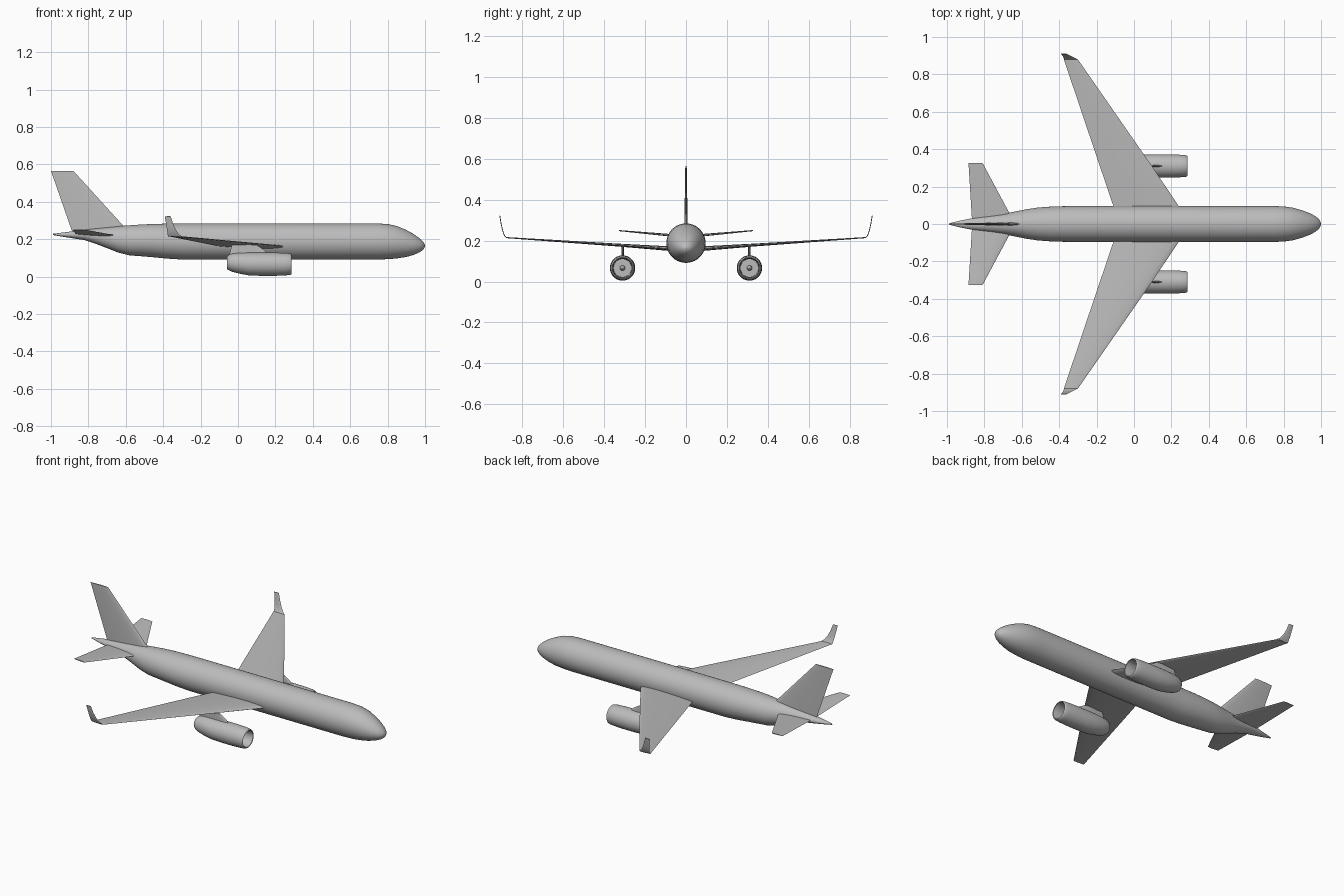
import bpy, bmesh, math
from mathutils import Vector

cube = bpy.data.objects.get("Cube")
if cube:
    bpy.data.objects.remove(cube, do_unlink=True)

grey = bpy.data.materials.new("plain grey")
grey.use_nodes = True
COLOUR = (0.5, 0.5, 0.5, 1)
grey.diffuse_color = COLOUR
grey.node_tree.nodes["Principled BSDF"].inputs["Base Color"].default_value = COLOUR


def loft(name, rings, angle=35):
    """Skin equal-sized point rings and cap both ends."""
    bm = bmesh.new()
    loops = [[bm.verts.new(p) for p in ring] for ring in rings]
    n = len(loops[0])
    for a, b in zip(loops, loops[1:]):
        for i in range(n):
            j = (i + 1) % n
            bm.faces.new((a[i], a[j], b[j], b[i]))
    bm.faces.new(loops[0][::-1])
    bm.faces.new(loops[-1])
    bmesh.ops.recalc_face_normals(bm, faces=bm.faces)
    mesh = bpy.data.meshes.new(name)
    bm.to_mesh(mesh)
    bm.free()
    mesh.materials.append(grey)
    obj = bpy.data.objects.new(name, mesh)
    bpy.context.collection.objects.link(obj)
    bpy.ops.object.select_all(action='DESELECT')
    obj.select_set(True)
    bpy.context.view_layer.objects.active = obj
    bpy.ops.object.shade_smooth_by_angle(angle=math.radians(angle))
    return obj


def oval(x, y, z, ry, rz, n=40):
    return [Vector((x, y + ry * math.cos(t), z + rz * math.sin(t)))
            for t in (2 * math.pi * i / n for i in range(n))]


def foil(lead, trail, thick, normal, n=20):
    """Streamlined section between a leading and a trailing point."""
    lead, trail, normal = Vector(lead), Vector(trail), Vector(normal).normalized()
    pts = []
    for i in range(n):
        t = 2 * math.pi * i / n
        u = (1 - math.cos(t)) / 2
        h = thick * 1.3 * math.sqrt(u) * (1 - u) * (1 if t < math.pi else -1)
        pts.append(lead.lerp(trail, u) + normal * h)
    return pts


# Fuselage: x, half width, bottom, top
body = [(-.99, .003, .222, .229), (-.93, .018, .212, .236), (-.88, .028, .204, .243),
        (-.82, .036, .195, .25), (-.75, .046, .171, .258), (-.69, .056, .148, .264),
        (-.64, .066, .128, .269), (-.58, .078, .113, .274), (-.52, .087, .109, .278),
        (-.46, .092, .104, .281), (-.38, .095, .096, .283), (-.3, .096, .091, .284),
        (.3, .096, .091, .284), (.74, .096, .091, .284), (.8, .094, .093, .281),
        (.85, .087, .097, .27), (.9, .073, .105, .249), (.94, .058, .116, .227),
        (.97, .042, .129, .205), (.99, .025, .143, .186), (1.0, .006, .16, .17)]
loft("fuselage", [oval(x, 0, (lo + hi) / 2, w, (hi - lo) / 2) for x, w, lo, hi in body], 60)

# Tail fin
loft("tail_fin", [foil((-.58, 0, .235), (-.885, 0, .235), .018, (0, 1, 0)),
                  foil((-.88, 0, .565), (-1, 0, .565), .007, (0, 1, 0))])

# Engine stations: x, radius, centre height; the last four form the intake
nacelle = [(-.06, .033, .073), (-.05, .041, .075), (-.03, .049, .074), (.01, .056, .071),
           (.06, .061, .067), (.12, .062, .066), (.2, .062, .066), (.25, .06, .066),
           (.275, .058, .066), (.284, .055, .066), (.287, .052, .066),
           (.284, .049, .066), (.26, .045, .066), (.22, .044, .066)]
spinner = [(.215, .014, .066), (.235, .011, .066), (.247, .006, .066), (.252, .001, .066)]

for side, s in (("left", 1), ("right", -1)):
    up = (0, -.07 * s, 1)
    # Main wing
    loft(side + "_wing", [foil((.3, 0, .152), (-.08, 0, .157), .024, up),
                          foil((.24, .095 * s, .161), (-.11, .095 * s, .163), .022, up),
                          foil((.075, .34 * s, .178), (-.193, .34 * s, .18), .014, up),
                          foil((-.3, .88 * s, .214), (-.375, .88 * s, .216), .005, up)])
    # Upturned wing tip
    tip = [(-.3, -.375, .88, .215), (-.316, -.376, .888, .226), (-.334, -.38, .897, .253),
           (-.348, -.385, .904, .285), (-.36, -.392, .91, .322)]
    loft(side + "_winglet", [foil((a, y * s, z), (b, y * s, z), .004, (0, -s, .3))
                             for a, b, y, z in tip])
    # Tailplane
    loft(side + "_tailplane", [foil((-.635, 0, .216), (-.865, 0, .225), .013, up),
                               foil((-.81, .327 * s, .248), (-.885, .327 * s, .25), .005, up)])
    # Engine and its pylon
    y = .31 * s
    loft(side + "_engine", [oval(x, y, z, r, r) for x, r, z in nacelle])
    loft(side + "_spinner", [oval(x, y, z, r, r, 20) for x, r, z in spinner], 60)
    loft(side + "_pylon", [foil((.165, y, .11), (-.05, y, .1), .012, (0, 1, 0)),
                           foil((.14, y, .143), (-.04, y, .143), .012, (0, 1, 0)),
                           foil((.1, y, .168), (-.03, y, .178), .012, (0, 1, 0))])
